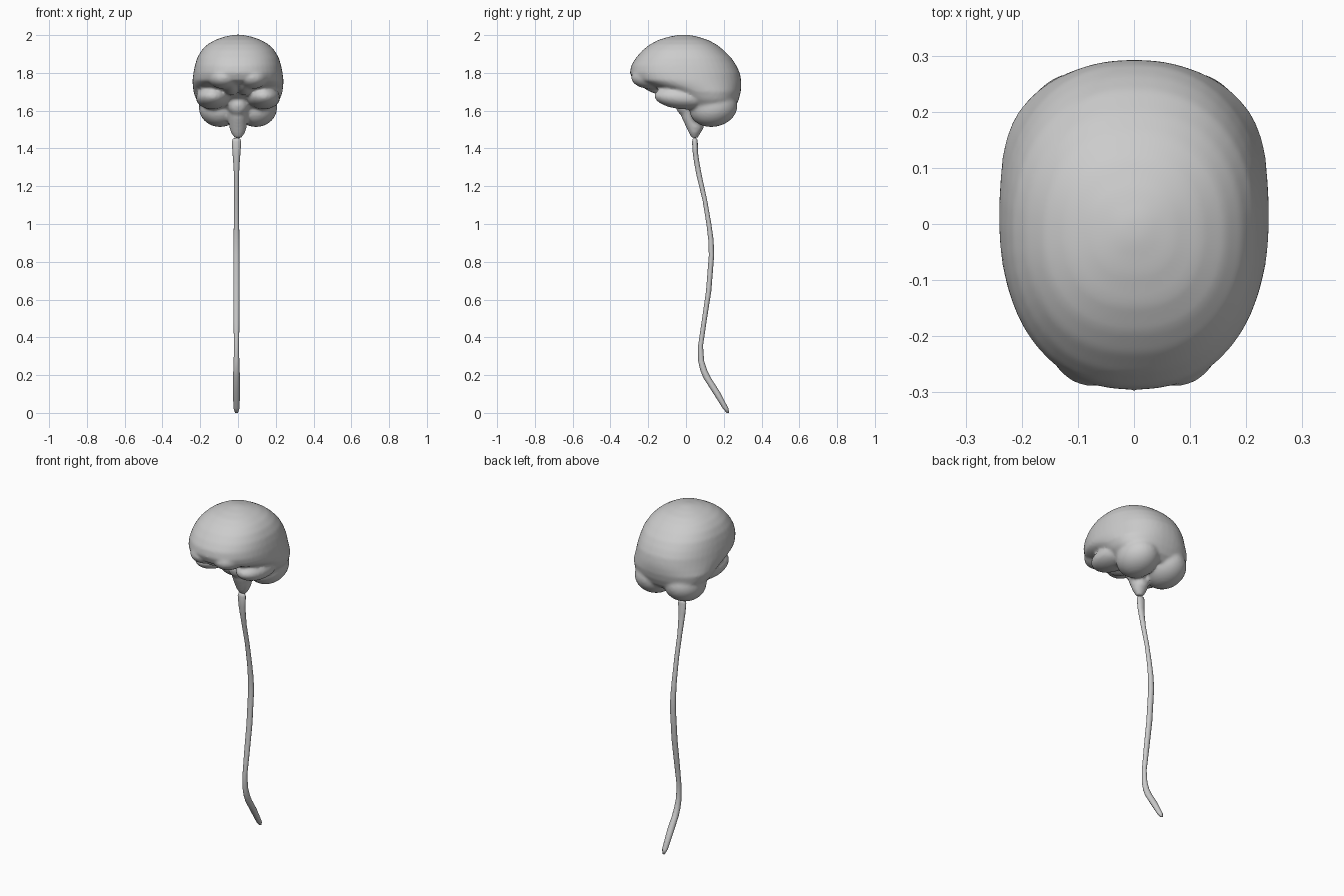
import bpy, bmesh
from math import sin, cos, pi
from mathutils import Matrix


def loft(bm, rings, sides=32, n=2.0):
    """Horizontal superellipse rings: (z, y_front, y_back, half_width, x_centre)."""
    loops = []
    for z, y0, y1, w, x0 in rings:
        loop = []
        for i in range(sides):
            a = 2 * pi * i / sides
            c, s = cos(a), sin(a)
            px = abs(c) ** (2 / n) * (1 if c > 0 else -1)
            py = abs(s) ** (2 / n) * (1 if s > 0 else -1)
            loop.append(bm.verts.new((x0 + w * px, (y0 + y1) / 2 + (y1 - y0) / 2 * py, z)))
        loops.append(loop)
    for a, b in zip(loops, loops[1:]):
        for i in range(sides):
            j = (i + 1) % sides
            bm.faces.new((a[i], a[j], b[j], b[i]))
    bm.faces.new(loops[0][::-1])
    bm.faces.new(loops[-1])


def lobe(bm, x, y, z, rx, ry, rz, tilt=0.0):
    """Mirrored pair of ellipsoids (one only on the midline)."""
    for side in ((1, -1) if x else (1,)):
        m = (Matrix.Translation((side * x, y, z)) @ Matrix.Rotation(tilt, 4, 'X')
             @ Matrix.Diagonal((rx, ry, rz, 1)))
        bmesh.ops.create_uvsphere(bm, u_segments=32, v_segments=20, radius=1, matrix=m)


def finish(bm, name):
    bmesh.ops.recalc_face_normals(bm, faces=bm.faces)
    mesh = bpy.data.meshes.new(name)
    bm.to_mesh(mesh)
    bm.free()
    for p in mesh.polygons:
        p.use_smooth = True
    ob = bpy.data.objects.new(name, mesh)
    bpy.context.collection.objects.link(ob)
    return ob


# Brain: cerebrum shell, overlapping lobes, fused into one skin
bm = bmesh.new()
loft(bm, [
    (1.59, 0.04, 0.23, 0.15, 0),
    (1.62, 0.00, 0.262, 0.195, 0),
    (1.66, -0.05, 0.280, 0.222, 0),
    (1.70, -0.11, 0.290, 0.236, 0),
    (1.735, -0.22, 0.293, 0.240, 0),
    (1.76, -0.28, 0.292, 0.241, 0),
    (1.80, -0.297, 0.285, 0.236, 0),
    (1.84, -0.290, 0.266, 0.228, 0),
    (1.88, -0.265, 0.240, 0.216, 0),
    (1.92, -0.230, 0.200, 0.193, 0),
    (1.95, -0.192, 0.162, 0.163, 0),
    (1.975, -0.145, 0.115, 0.120, 0),
    (1.992, -0.088, 0.060, 0.070, 0),
    (2.002, -0.03, 0.01, 0.020, 0)], 48, 2.25)
lobe(bm, 0.075, -0.185, 1.775, 0.085, 0.105, 0.06)         # frontal poles
lobe(bm, 0.035, -0.14, 1.735, 0.045, 0.11, 0.05, -0.25)    # underside of frontal lobes
lobe(bm, 0.135, -0.02, 1.668, 0.088, 0.148, 0.060, -0.08)  # temporal lobes
lobe(bm, 0.095, 0.145, 1.615, 0.112, 0.128, 0.100, 0.2)    # cerebellum
lobe(bm, 0, 0.0, 1.63, 0.055, 0.055, 0.06)                 # pons
loft(bm, [                                                # brain stem
    (1.455, 0.030, 0.062, 0.018, 0),
    (1.48, 0.016, 0.076, 0.036, 0),
    (1.51, 0.002, 0.095, 0.046, 0),
    (1.56, -0.022, 0.10, 0.050, 0),
    (1.66, -0.045, 0.10, 0.060, 0)], 24)
brain = finish(bm, "brain")
remesh = brain.modifiers.new("fuse", 'REMESH')
remesh.mode = 'VOXEL'
remesh.voxel_size = 0.009
remesh.use_smooth_shade = True
smooth = brain.modifiers.new("soften", 'SMOOTH')
smooth.factor = 0.5
smooth.iterations = 6

# Spinal cord: (z, y centre, half depth, half width)
cord = [
    (0.005, 0.222, 0.007, 0.008), (0.03, 0.209, 0.015, 0.016), (0.12, 0.157, 0.020, 0.019),
    (0.19, 0.112, 0.020, 0.018), (0.23, 0.094, 0.018, 0.017), (0.28, 0.080, 0.016, 0.015),
    (0.36, 0.077, 0.013, 0.013), (0.49, 0.096, 0.013, 0.016), (0.65, 0.120, 0.014, 0.017),
    (0.84, 0.135, 0.014, 0.017), (0.92, 0.132, 0.014, 0.016), (1.0, 0.122, 0.013, 0.014),
    (1.13, 0.100, 0.012, 0.013), (1.26, 0.070, 0.014, 0.013), (1.33, 0.057, 0.014, 0.017),
    (1.38, 0.050, 0.014, 0.021), (1.44, 0.047, 0.015, 0.025), (1.455, 0.047, 0.012, 0.020),
    (1.46, 0.047, 0.006, 0.010)]
bm = bmesh.new()
loft(bm, [(z, y - d, y + d, w, -0.008) for z, y, d, w in cord], 12)
bmesh.ops.translate(bm, verts=bm.verts, vec=(0, 0, -0.005))
finish(bm, "spinal_cord")
